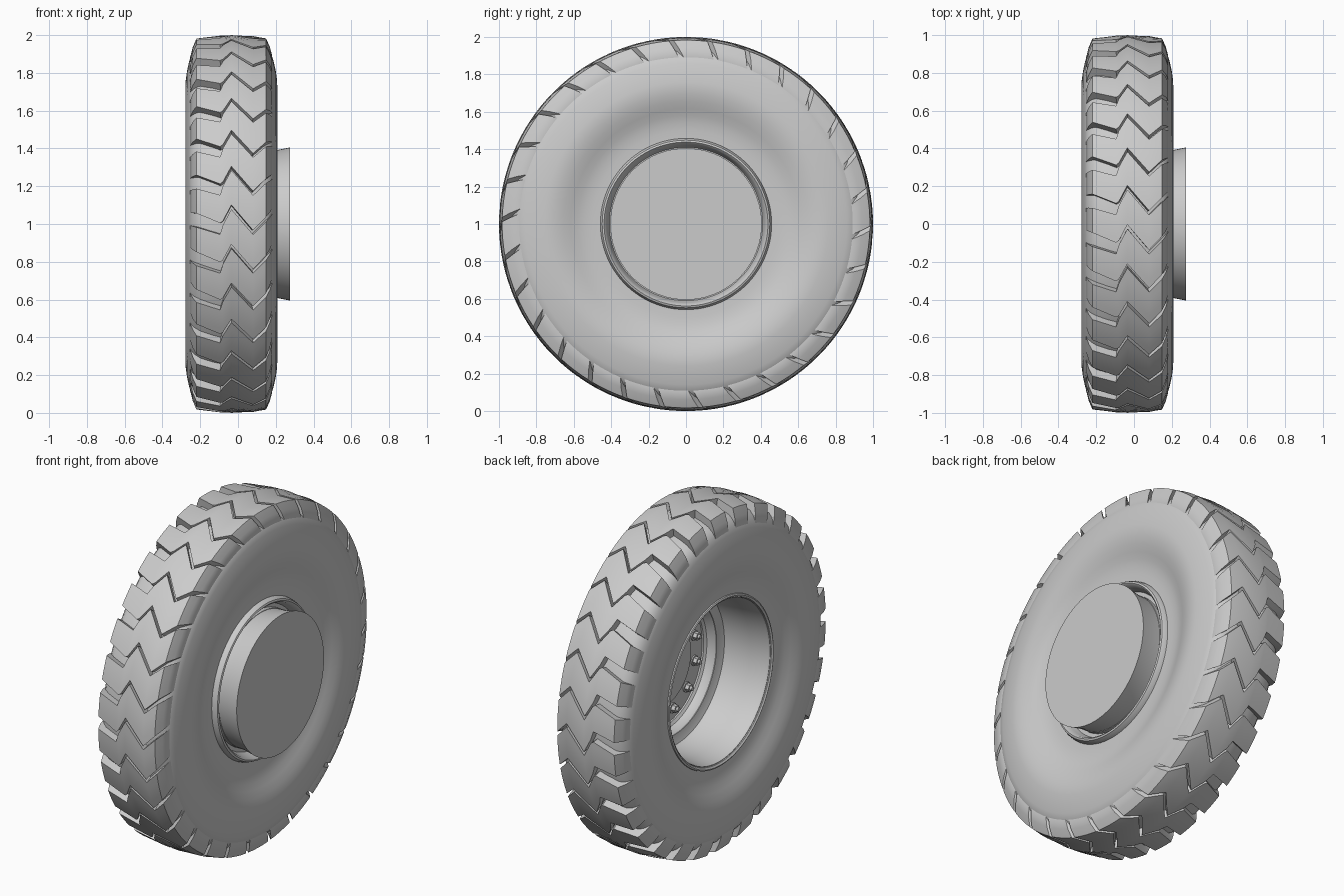
import bpy, bmesh, math
from mathutils import Vector

cube = bpy.data.objects.get("Cube")
if cube:
    bpy.data.objects.remove(cube)

CENTRE = -0.035      # middle of the tyre along the axle
LUGS = 30
NUTS = 12

grey = bpy.data.materials.new("plain_grey")
grey.use_nodes = True
grey.diffuse_color = (0.6, 0.6, 0.6, 1)
grey.node_tree.nodes["Principled BSDF"].inputs["Base Color"].default_value = (0.6, 0.6, 0.6, 1)


def polar(x, r, a):
    """Point at angle a round the axle, rising from the front."""
    return Vector((x, -r * math.cos(a), 1 + r * math.sin(a)))


def finish(name, bm, angle=35):
    bmesh.ops.remove_doubles(bm, verts=bm.verts, dist=0.0001)
    bmesh.ops.recalc_face_normals(bm, faces=bm.faces)
    mesh = bpy.data.meshes.new(name)
    bm.to_mesh(mesh)
    bm.free()
    obj = bpy.data.objects.new(name, mesh)
    bpy.context.collection.objects.link(obj)
    mesh.materials.append(grey)
    bpy.ops.object.select_all(action='DESELECT')
    obj.select_set(True)
    bpy.context.view_layer.objects.active = obj
    bpy.ops.object.shade_smooth_by_angle(angle=math.radians(angle))
    return obj


def revolve(name, profile, steps=120, closed=True):
    """Turn an (x, radius) profile round the axle."""
    bm = bmesh.new()
    rings = [[bm.verts.new(polar(x, r, math.tau * k / steps)) for k in range(steps)]
             for x, r in profile]
    pairs = list(zip(rings, rings[1:]))
    if closed:
        pairs.append((rings[-1], rings[0]))
    for a, b in pairs:
        for k in range(steps):
            n = (k + 1) % steps
            bm.faces.new((a[k], a[n], b[n], b[k]))
    if not closed:
        bm.faces.new(rings[0])
        bm.faces.new(rings[-1])
    return finish(name, bm)


# Tyre carcass: half section mirrored, then closed at the beads
half = [(0, .95), (.1, .948), (.165, .938), (.192, .92), (.213, .895), (.224, .86),
        (.235, .81), (.242, .76), (.243, .73), (.239, .695), (.229, .655),
        (.214, .615), (.2, .58), (.19, .54), (.186, .5), (.185, .465)]
section = [(CENTRE - x, r) for x, r in reversed(half)] + [(CENTRE + x, r) for x, r in half[1:]]
revolve("tyre_carcass", section)

# Tread lugs: x, radius, zigzag offset, gap width at each station
stations = [(-.218, .885, .03, .075), (-.205, .935, .025, .075), (-.185, .982, .02, .075),
            (-.06, .997, -.025, .06), (-.045, .998, .005, .022), (0, 1, .09, .022),
            (.115, .995, -.045, .022), (.183, .983, .025, .025),
            (.203, .94, .05, .028), (.215, .895, .075, .028)]
bm = bmesh.new()
pitch = math.tau / LUGS
SPLIT = 4
for n in range(LUGS):
    top, low = [], []
    for x, r, zig, gap in stations:
        start = n * pitch + zig + gap / 2
        angles = [start + (pitch - gap) * j / SPLIT for j in range(SPLIT + 1)]
        top.append([bm.verts.new(polar(CENTRE + x, r, a)) for a in angles])
        low.append([bm.verts.new(polar(CENTRE + x * .9, r - .08, a)) for a in angles])
    last = len(stations) - 1
    for i in range(last):
        for j in range(SPLIT):
            for g in (top, low):
                bm.faces.new((g[i][j], g[i + 1][j], g[i + 1][j + 1], g[i][j + 1]))
        for j in (0, SPLIT):
            bm.faces.new((top[i][j], top[i + 1][j], low[i + 1][j], low[i][j]))
    for i in (0, last):
        for j in range(SPLIT):
            bm.faces.new((top[i][j], top[i][j + 1], low[i][j + 1], low[i][j]))
finish("tread_lugs", bm, 30)

# Rim barrel with rolled flanges on both sides
revolve("rim", [(-.215, .49), (-.228, .488), (-.232, .48), (-.225, .47), (-.2, .462),
                (-.1, .452), (.03, .445), (.055, .435), (.065, .41), (.07, .385),
                (.12, .385), (.12, .41), (.15, .42), (.175, .428), (.184, .438),
                (.18, .448), (.165, .455), (.15, .458), (.15, .468), (.1, .475), (-.2, .475)])

# Hub drum and its bolt face
revolve("hub_drum", [(.14, .385), (.2, .39), (.275, .405)], closed=False)
revolve("bolt_plate", [(.07, .388), (.085, .375), (.12, .365), (.13, .35), (.145, .35),
                       (.145, .388)])
revolve("hub_boss", [(.128, .23), (.145, .235)], 64, closed=False)


# Wheel nuts with washers and stud ends
def nut_part(bm, x0, x1, radius, sides, y, z):
    rings = [[bm.verts.new((x, y + radius * math.cos(math.tau * k / sides),
                            z + radius * math.sin(math.tau * k / sides)))
              for k in range(sides)] for x in (x0, x1)]
    for k in range(sides):
        n = (k + 1) % sides
        bm.faces.new((rings[0][k], rings[0][n], rings[1][n], rings[1][k]))
    for ring in rings:
        bm.faces.new(ring)


bm = bmesh.new()
for n in range(NUTS):
    p = polar(0, .285, math.tau * (n + .5) / NUTS)
    for x0, radius, sides in ((.133, .03, 16), (.11, .023, 6), (.097, .012, 12)):
        nut_part(bm, x0, .142, radius, sides, p.y, p.z)
finish("wheel_nuts", bm)
